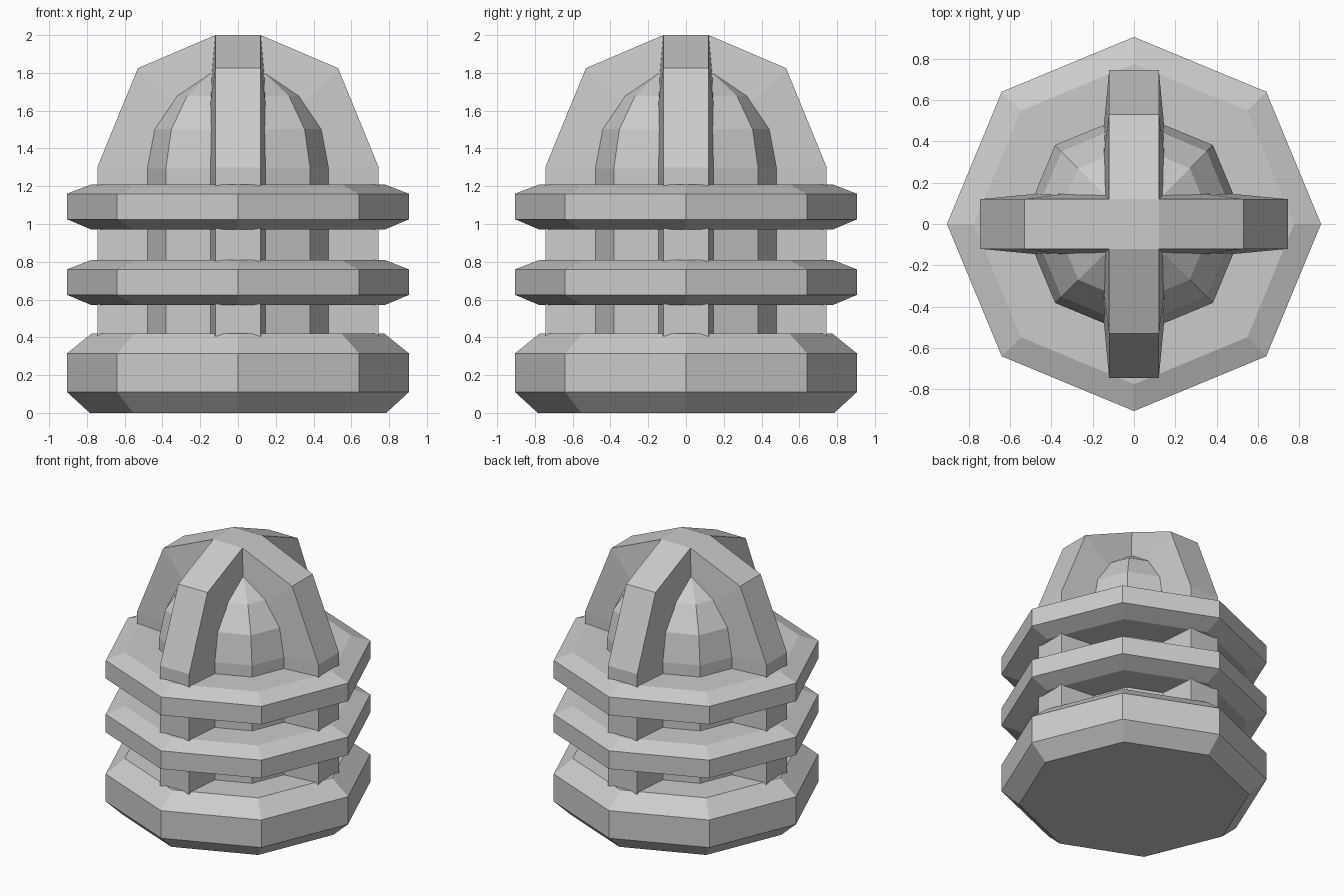
import bpy, bmesh, math

if "Cube" in bpy.data.objects:
    bpy.data.objects.remove(bpy.data.objects["Cube"])


def finish(name, bm):
    bmesh.ops.recalc_face_normals(bm, faces=bm.faces)
    mesh = bpy.data.meshes.new(name)
    bm.to_mesh(mesh)
    bm.free()
    obj = bpy.data.objects.new(name, mesh)
    bpy.context.collection.objects.link(obj)
    return obj


def lathe(name, profile, sides=8):
    """Solid of stacked octagons with corners on the axes; radius 0 makes a tip."""
    bm = bmesh.new()
    loops = []
    for r, z in profile:
        if r == 0:
            loops.append([bm.verts.new((0, 0, z))] * sides)
        else:
            loops.append([bm.verts.new((r * math.cos(i * math.tau / sides),
                                        r * math.sin(i * math.tau / sides), z))
                          for i in range(sides)])
    for a, b in zip(loops, loops[1:]):
        for i in range(sides):
            j = (i + 1) % sides
            quad = list(dict.fromkeys((a[i], a[j], b[j], b[i])))
            bm.faces.new(quad)
    for end in (loops[0], loops[-1]):
        if end[0] is not end[1]:
            bm.faces.new(end)
    return finish(name, bm)


def rib(name, outer, inner, angle):
    """Bar following a path, narrow on the outside and wider at the root."""
    bm = bmesh.new()
    loops = []
    for (xo, zo), (xi, zi) in zip(outer, inner):
        loops.append([bm.verts.new(co) for co in (
            (xo, -0.12, zo), (xo, 0.12, zo), (xi, 0.153, zi), (xi, -0.153, zi))])
    for a, b in zip(loops, loops[1:]):
        for i in range(4):
            j = (i + 1) % 4
            bm.faces.new((a[i], a[j], b[j], b[i]))
    bm.faces.new(loops[0])
    bm.faces.new(loops[-1])
    obj = finish(name, bm)
    obj.rotation_euler.z = angle
    return obj


def mirrored(path):
    return path + [(-x, z) for x, z in reversed(path)]


# Chamfered base and the two rings above it
lathe("base", [(0.785, 0), (0.905, 0.11), (0.905, 0.315), (0.775, 0.42)])
for i, z in enumerate((0.57, 0.97)):
    lathe(f"ring_{i + 1}", [(0.775, z), (0.905, z + 0.055),
                            (0.905, z + 0.19), (0.775, z + 0.24)])

# Domed core
R, ZC = 0.54, 1.295
dome = [(R * math.cos(math.radians(a)), ZC + R * math.sin(math.radians(a)))
        for a in (0, 22.5, 45, 67.5)]
lathe("domed_core", [(R, 0.3)] + dome + [(0, ZC + R)])

# Crossing guard ribs: one continuous, two arms meeting it
outer = [(0.745, 0.3), (0.745, 1.3), (0.53, 1.825), (0.12, 2.0)]
inner = [(0.4, 0.3), (0.4, 1.3), (0.283, 1.583), (0.1, 1.66)]
rib("cross_rib", mirrored(outer), mirrored(inner), 0)
for name, angle in (("back_rib", math.pi / 2), ("front_rib", -math.pi / 2)):
    rib(name, outer, inner, angle)
